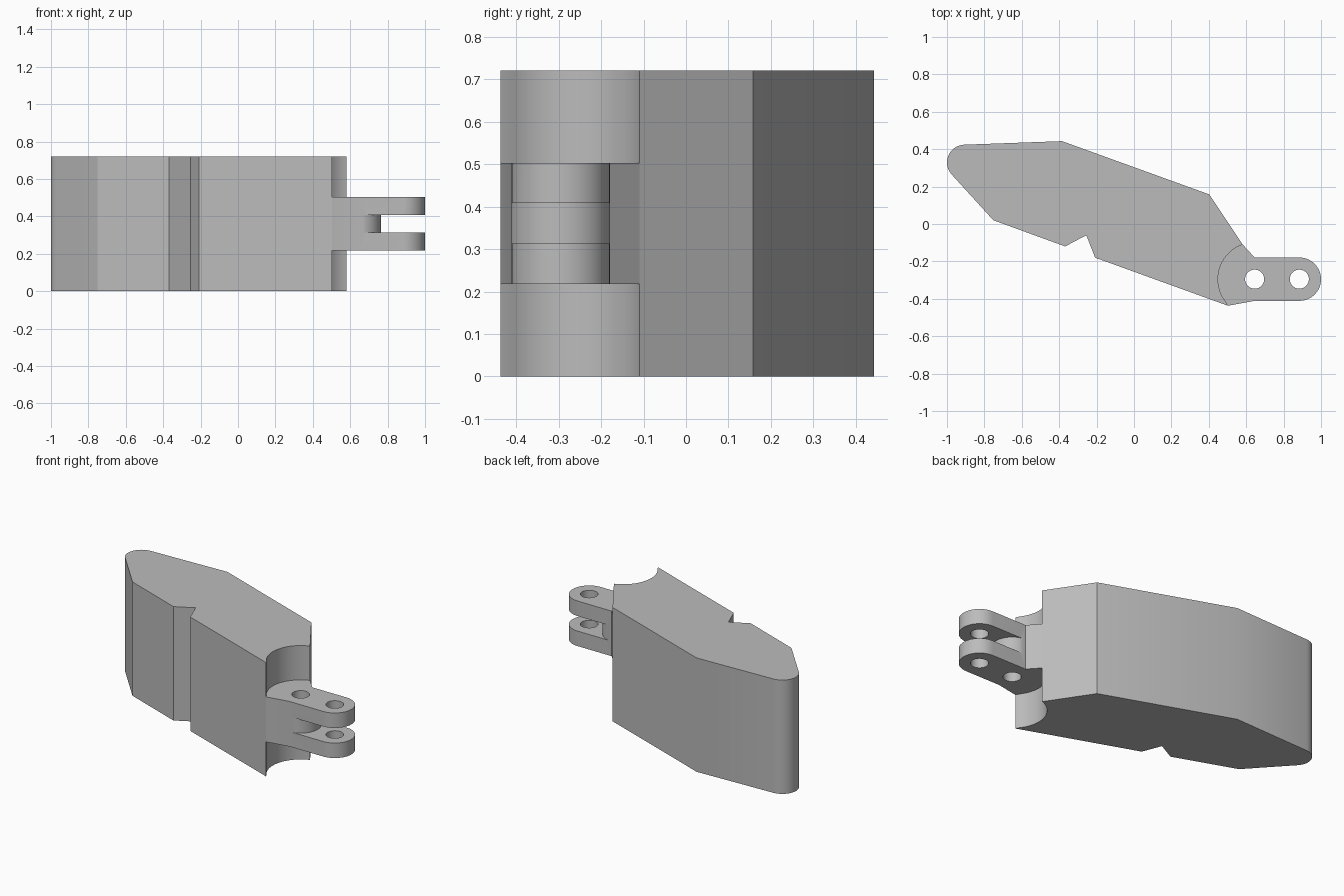
import bpy
import math

cube = bpy.data.objects.get("Cube")
if cube:
    bpy.data.objects.remove(cube, do_unlink=True)

HEIGHT = 0.72
PIN_Y = -0.295
NEAR_X, FAR_X = 0.645, 0.884
LUG_RADIUS = 0.116

grey = bpy.data.materials.new("plain grey")
grey.use_nodes = True
grey.diffuse_color = (0.5, 0.5, 0.5, 1)
grey.node_tree.nodes["Principled BSDF"].inputs["Base Color"].default_value = grey.diffuse_color


def arc(cx, cy, radius, start, end, steps=24):
    """Points along an arc, angles in degrees."""
    angles = [math.radians(start + (end - start) * i / steps) for i in range(steps + 1)]
    return [(cx + radius * math.cos(a), cy + radius * math.sin(a)) for a in angles]


def plate(name, outlines, bottom, top):
    """Extrude a flat outline (further outlines are holes) between two heights."""
    curve = bpy.data.curves.new(name, "CURVE")
    curve.dimensions = "2D"
    curve.fill_mode = "BOTH"
    curve.extrude = (top - bottom) / 2
    for points in outlines:
        spline = curve.splines.new("POLY")
        spline.points.add(len(points) - 1)
        for point, (x, y) in zip(spline.points, points):
            point.co = (x, y, 0, 1)
        spline.use_cyclic_u = True
    obj = bpy.data.objects.new(name, curve)
    bpy.context.collection.objects.link(obj)
    obj.location.z = (top + bottom) / 2
    bpy.ops.object.select_all(action="DESELECT")
    obj.select_set(True)
    bpy.context.view_layer.objects.active = obj
    bpy.ops.object.convert(target="MESH")
    obj = bpy.context.object
    # Weld caps to walls and make the normals consistent
    bpy.ops.object.mode_set(mode="EDIT")
    bpy.ops.mesh.select_all(action="SELECT")
    bpy.ops.mesh.remove_doubles(threshold=0.0001)
    bpy.ops.mesh.normals_make_consistent(inside=False)
    bpy.ops.object.mode_set(mode="OBJECT")
    obj.data.materials.clear()
    obj.data.materials.append(grey)
    return obj


def smooth(obj):
    bpy.ops.object.select_all(action="DESELECT")
    obj.select_set(True)
    bpy.context.view_layer.objects.active = obj
    bpy.ops.object.shade_smooth_by_angle(angle=math.radians(25))


# Concave seat at the hinge end of the body, shared with the lug
seat = arc(NEAR_X, PIN_Y, 0.196, 109, 223)
seat[-1] = (0.502, -0.437)

# Main body: rounded nose, angled flanks and a notch in the front
body_outline = [(-0.385, 0.443), (0.403, 0.158)] + seat + [
    (-0.208, -0.18), (-0.255, -0.06), (-0.368, -0.12), (-0.752, 0.02)]
body_outline += arc(-0.905, 0.329, 0.095, 222, 92, 16)
body = plate("body", [body_outline], 0, HEIGHT)
smooth(body)

# Hinge lug with two pin holes
lug_outline = seat[::-1] + [(NEAR_X, PIN_Y + LUG_RADIUS)]
lug_outline += arc(FAR_X, PIN_Y, LUG_RADIUS, 90, -90)
lug_outline += [(NEAR_X, PIN_Y - LUG_RADIUS)]
# The seat runs from the front corner to the back corner here
holes = [arc(x, PIN_Y, 0.051, 0, 352.5, 47) for x in (NEAR_X, FAR_X)]
lug = plate("hinge_lug", [lug_outline] + holes, 0.218, 0.503)

# Slot that forks the lug and leaves a round boss about the near pin
slot_outline = arc(NEAR_X, PIN_Y, 0.119, -79, 79)
slot_outline += [(0.68, 0), (1.2, 0), (1.2, -0.6), (0.68, -0.6)]
cutter = plate("slot_cutter", [slot_outline], 0.313, 0.408)
cutter.hide_render = True
slot = lug.modifiers.new("slot", "BOOLEAN")
slot.operation = "DIFFERENCE"
slot.solver = "EXACT"
slot.object = cutter
bpy.context.view_layer.objects.active = lug
bpy.ops.object.modifier_apply(modifier="slot")
bpy.data.objects.remove(cutter, do_unlink=True)
smooth(lug)
